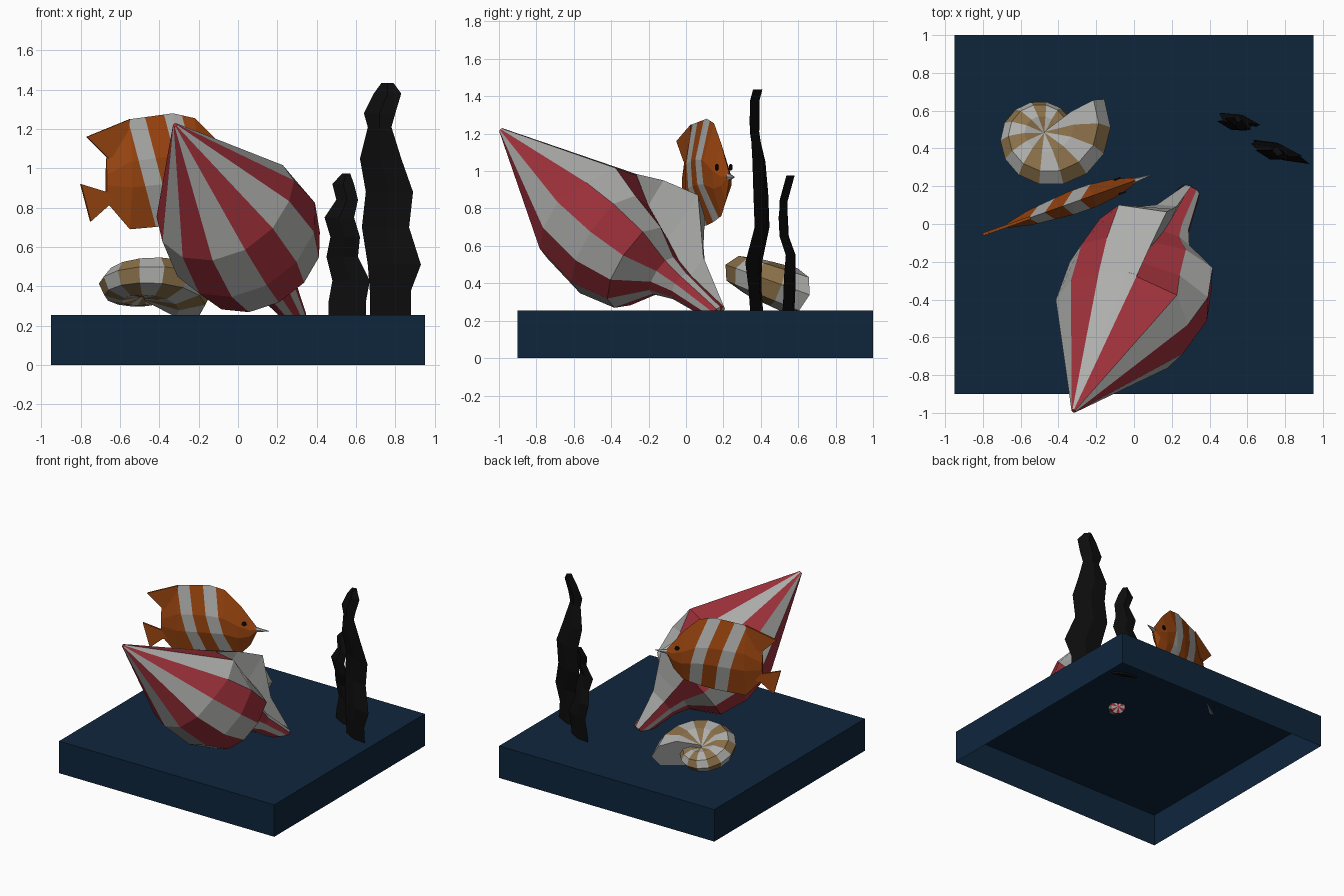
import bpy, bmesh
from math import sin, cos, exp, radians, pi
from mathutils import Vector, Matrix

if "Cube" in bpy.data.objects:
    bpy.data.objects.remove(bpy.data.objects["Cube"])


def material(name, rgb):
    m = bpy.data.materials.new(name)
    m.use_nodes = True
    m.diffuse_color = (*rgb, 1)
    bsdf = next(n for n in m.node_tree.nodes if n.type == 'BSDF_PRINCIPLED')
    bsdf.inputs["Base Color"].default_value = (*rgb, 1)
    return m


NAVY = material("navy", (.0045, .019, .046))
RED = material("shell red", (.34, .03, .042))
WHITE = material("shell white", (.42, .42, .41))
ORANGE = material("fish orange", (.33, .06, .005))
TAN = material("shell tan", (.25, .16, .065))
BLACK = material("black", (.004, .004, .004))


def finish(name, bm, mats, fix=True):
    if fix:
        bmesh.ops.recalc_face_normals(bm, faces=bm.faces[:])
    me = bpy.data.meshes.new(name)
    bm.to_mesh(me)
    bm.free()
    for m in mats:
        me.materials.append(m)
    ob = bpy.data.objects.new(name, me)
    bpy.context.scene.collection.objects.link(ob)
    return ob


def loft(rows, colour=lambda i, k: 0, caps=True):
    """Join closed rings of points with quads; colour picks a slot per quad."""
    bm = bmesh.new()
    rings = [[bm.verts.new(p) for p in row] for row in rows]
    n = len(rings[0])
    for i in range(len(rings) - 1):
        for k in range(n):
            j = (k + 1) % n
            f = bm.faces.new((rings[i][k], rings[i][j], rings[i + 1][j], rings[i + 1][k]))
            f.material_index = colour(i, k)
    if caps:
        bm.faces.new(rings[0])
        bm.faces.new(rings[-1])
    return bm


# Base: a box open underneath
bm = bmesh.new()
bmesh.ops.create_cube(bm, size=1, matrix=Matrix.Translation((0, .05, .1275)) @ Matrix.Diagonal((1.9, 1.9, .255, 1)))
bmesh.ops.delete(bm, geom=[f for f in bm.faces if f.normal.z < -.5], context='FACES_ONLY')
finish("base", bm, [NAVY], fix=False)

# Conch: striped spindle around a slanted axis, with a flared lip
apex = Vector((-.32, -.99, 1.22))
axis = (Vector((.29, .16, .25)) - apex).normalized()
side = axis.cross(Vector((0, 0, 1))).normalized()
up = side.cross(axis)
SECTORS = 12
angles = [108, 58] + [58 - 28 * k for k in range(1, 11)] + [98 - 360]
lip_mix = {SECTORS: 1, SECTORS - 1: .8, SECTORS - 2: .3}
# distance along axis, body radius, lip radius, inner radius
conch_rings = [(0, .012, .012, .012), (.66, .37, .29, .285), (.93, .4, .36, .2), (1.14, .34, .42, .13),
               (1.27, .15, .29, .08), (1.38, .1, .18, .06), (1.64, .055, .05, .045), (1.65, .004, .004, .004)]
rows = []
for i, (t, body, lip, inner) in enumerate(conch_rings):
    row = []
    for k, a in enumerate(angles):
        a = radians(a)
        mix = lip_mix.get(k, 0)
        r = inner if k == 0 else body + (lip - body) * mix
        if k == 1 and i > 1:
            r = (body + inner) / 2
        along = t + (.12 * max(0, sin(a)) if i == 1 else 0)
        row.append(apex + axis * along + (side * cos(a) + up * sin(a)) * r)
    rows.append(row)
finish("conch_shell", loft(rows, lambda i, k: 1 if k == SECTORS else k % 2), [RED, WHITE])

# Coiled shell: growing spiral tube lying tilted on the base
profile = [(0, .45), (.45, 1), (.82, .8), (1, .1), (.88, -.7), (.5, -1), (0, -.6)]
tilt = Matrix.Translation((-.475, .47, .395)) @ Matrix.Rotation(radians(-20), 4, 'X')
rows = []
STEPS, STEP = 21, 25.5
for i in range(STEPS + 1):
    deg = 392 - (STEPS - i) * STEP
    R = .375 * exp(-.0023 * (392 - deg))
    a = radians(deg)
    rows.append([tilt @ Vector((R * f * cos(a), R * f * sin(a), .33 * R * h)) for f, h in profile])
finish("coiled_shell", loft(rows, lambda i, k: i % 2), [WHITE, TAN])


# Fish: follows a slanted vertical plane
def fish_point(x, z, off=0):
    return Vector((x - .33 * off, .228 + .354 * x + .944 * off, z))


def plate(name, outline, mat, half=.008):
    rows = [[fish_point(x, z, s) for x, z in outline] for s in (-half, half)]
    return finish(name, loft(rows), [mat])


# x, top, bottom, half thickness
fish_columns = [(-.67, 1.05, .83, .012), (-.55, 1.25, .69, .04), (-.33, 1.28, .71, .062), (-.22, 1.255, .73, .062),
                (-.11, 1.145, .76, .048), (-.04, 1.05, .84, .03), (.005, .99, .945, .014)]
rows = []
for x, top, bot, h in fish_columns:
    hi, lo = bot + (top - bot) * .62, bot + (top - bot) * .38
    rows.append([fish_point(x, top), fish_point(x, hi, h), fish_point(x, lo, h),
                 fish_point(x, bot), fish_point(x, lo, -h), fish_point(x, hi, -h)])
bm = loft(rows)
stripes = [(-.56, -.47), (-.37, -.28)]
SLANT = .26
for edge in [e for s in stripes for e in s]:
    bmesh.ops.bisect_plane(bm, geom=bm.verts[:] + bm.edges[:] + bm.faces[:],
                           plane_co=(edge, 0, 1.25), plane_no=(1, 0, SLANT))
for f in bm.faces:
    c = f.calc_center_median()
    s = c.x + SLANT * (c.z - 1.25)
    f.material_index = int(any(a < s < b for a, b in stripes))
finish("fish_body", bm, [ORANGE, WHITE])
plate("fish_back_fin", [(-.55, 1.25), (-.77, 1.16), (-.66, 1.05), (-.58, 1.08)], ORANGE)
plate("fish_tail", [(-.64, .95), (-.67, .88), (-.8, .92), (-.75, .73), (-.66, .81), (-.62, .82)], ORANGE)

# Snout: small pale cone
rows = []
for x, r in ((-.015, .024), (.09, .002)):
    rows.append([fish_point(x, .968 + r * sin(k * pi / 3), .7 * r * cos(k * pi / 3)) for k in range(6)])
finish("fish_snout", loft(rows), [WHITE])

# Eyes: thin discs on both cheeks
for name, s in (("left", 1), ("right", -1)):
    rows = [[fish_point(-.075 + .017 * cos(k * pi / 4), 1.02 + .017 * sin(k * pi / 4), s * d) for k in range(8)]
            for d in (.035, .044)]
    finish("fish_eye_" + name, loft(rows), [BLACK])


# Seaweed: wavy upright ribbons; rows are height, left, right, depth
def seaweed(name, shape, mid, half):
    rows = []
    for z, left, right, y in shape:
        rows.append([(x, y - .33 * (x - mid) + d, z) for x, d in
                     ((left, 0), ((left + right) / 2, -half), (right, 0), ((left + right) / 2, half))])
    finish(name, loft(rows), [BLACK])


seaweed("tall_seaweed", [(.24, .67, .88, .38), (.38, .67, .88, .37), (.51, .66, .93, .37), (.7, .63, .87, .4),
                         (.88, .65, .89, .4), (1.05, .62, .83, .375), (1.21, .66, .78, .35), (1.28, .64, .8, .35),
                         (1.38, .69, .83, .365), (1.435, .73, .79, .38)], .77, .025)
seaweed("short_seaweed", [(.24, .46, .65, .545), (.32, .46, .65, .55), (.43, .48, .67, .56), (.55, .45, .61, .55),
                          (.65, .47, .62, .52), (.75, .44, .59, .505), (.84, .5, .61, .52), (.92, .48, .59, .535),
                          (.975, .53, .57, .555)], .56, .022)
